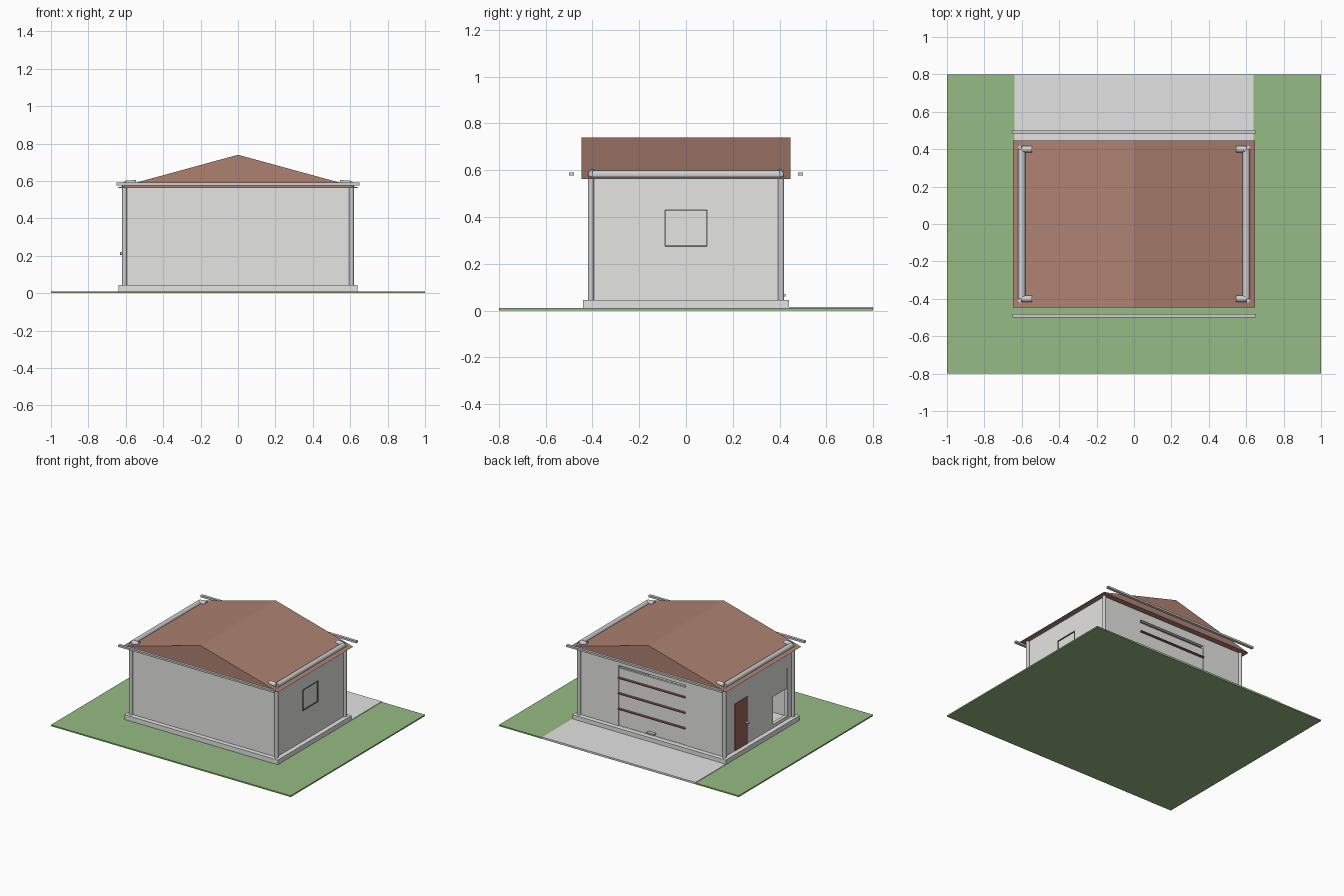
import bpy, bmesh, math
from mathutils import Vector

cube = bpy.data.objects.get("Cube")
if cube:
    bpy.data.objects.remove(cube, do_unlink=True)


def material(name, rgb):
    m = bpy.data.materials.new(name)
    m.use_nodes = True
    m.diffuse_color = (*rgb, 1)
    m.node_tree.nodes["Principled BSDF"].inputs["Base Color"].default_value = (*rgb, 1)
    return m


WALL = material("pale wall", (0.78, 0.78, 0.76))
CONCRETE = material("pale concrete", (0.77, 0.77, 0.77))
GRASS = material("grass green", (0.30, 0.50, 0.23))
TILE = material("roof brown", (0.42, 0.22, 0.167))
DOOR = material("door brown", (0.33, 0.13, 0.10))
METAL = material("gutter grey", (0.62, 0.62, 0.62))
DARK = material("dark frame", (0.12, 0.12, 0.12))


def finish(name, bm, mat):
    bmesh.ops.recalc_face_normals(bm, faces=bm.faces)
    me = bpy.data.meshes.new(name)
    bm.to_mesh(me)
    bm.free()
    ob = bpy.data.objects.new(name, me)
    bpy.context.collection.objects.link(ob)
    if mat:
        me.materials.append(mat)
    return ob


def box(name, x, y, z, mat=None):
    """Box from a (low, high) range on each axis."""
    bm = bmesh.new()
    bmesh.ops.create_cube(bm, size=1)
    for v in bm.verts:
        v.co = [r[0] if c < 0 else r[1] for c, r in zip(v.co, (x, y, z))]
    return finish(name, bm, mat)


def pipe(name, start, end, radius, mat):
    """Round pipe between two points."""
    a, b = Vector(start), Vector(end)
    bm = bmesh.new()
    bmesh.ops.create_cone(bm, cap_ends=True, segments=20, radius1=radius,
                          radius2=radius, depth=(b - a).length)
    turn = (b - a).to_track_quat('Z', 'Y')
    for v in bm.verts:
        v.co = turn @ v.co + (a + b) / 2
    ob = finish(name, bm, mat)
    bpy.ops.object.select_all(action='DESELECT')
    ob.select_set(True)
    bpy.context.view_layer.objects.active = ob
    bpy.ops.object.shade_smooth_by_angle(angle=math.radians(40))
    return ob


def cut(target, x, y, z):
    """Subtract a box from the target and drop the cutter."""
    cutter = box("cutter", x, y, z)
    cutter.hide_render = True
    mod = target.modifiers.new("opening", 'BOOLEAN')
    mod.operation, mod.object, mod.solver = 'DIFFERENCE', cutter, 'EXACT'
    bpy.context.view_layer.objects.active = target
    bpy.ops.object.modifier_apply(modifier=mod.name)
    bpy.data.objects.remove(cutter, do_unlink=True)


# Plot, driveway and foundation
box("lawn", (-1, 1), (-0.8, 0.8), (0, 0.01), GRASS)
box("driveway", (-0.64, 0.64), (0.43, 0.8), (0.004, 0.014), CONCRETE)
box("foundation", (-0.64, 0.64), (-0.44, 0.44), (0.005, 0.045), CONCRETE)

# Hollow walls with openings
WX, WY = 0.605, 0.405
GARAGE, SIDE_DOOR = (-0.28, 0.28), (0.13, 0.285)
SIDE_GAP, WINDOW = (-0.345, -0.17), (-0.09, 0.09)
PANE_Z = (0.275, 0.43)
walls = box("walls", (-WX, WX), (-WY, WY), (0.04, 0.568), WALL)
cut(walls, (-0.58, 0.58), (-0.38, 0.38), (0.02, 0.6))
cut(walls, GARAGE, (0.35, 0.45), (0.046, 0.5))
cut(walls, (-0.65, -0.55), SIDE_DOOR, (0.046, 0.4))
cut(walls, (-0.65, -0.55), SIDE_GAP, (0.07, PANE_Z[1]))
cut(walls, (0.55, 0.65), WINDOW, PANE_Z)

# Window panes set into the walls
box("right_window_pane", (0.585, 0.6), WINDOW, PANE_Z, WALL)
box("left_window_pane", (-0.6, -0.585), SIDE_GAP, PANE_Z, WALL)
for y in WINDOW:
    box("window_frame_side", (0.59, 0.607), (y - 0.003, y + 0.003), PANE_Z, DARK)
for z in PANE_Z:
    box("window_frame_rail", (0.59, 0.607), WINDOW, (z - 0.003, z + 0.003), DARK)

# Garage door with dividing strips and handle
box("garage_door", GARAGE, (0.385, 0.4), (0.045, 0.48), WALL)
for i in range(3):
    z = 0.175 + i * 0.117
    box("garage_strip", GARAGE, (0.395, 0.416), (z - 0.004, z + 0.004), DOOR)
box("garage_handle", (-0.03, 0.03), (0.395, 0.426), (0.06, 0.07), METAL)

# Side door with knob
box("side_door", (-0.608, -0.585), SIDE_DOOR, (0.045, 0.4), DOOR)
pipe("side_door_knob", (-0.605, 0.15, 0.212), (-0.632, 0.15, 0.212), 0.007, METAL)

# Gabled roof prism
bm = bmesh.new()
ends = []
for y in (-0.447, 0.447):
    ends.append([bm.verts.new((x, y, z)) for x, z in
                 ((-0.648, 0.563), (0.648, 0.563), (0, 0.74))])
    bm.faces.new(ends[-1])
for i in range(3):
    j = (i + 1) % 3
    bm.faces.new((ends[0][i], ends[0][j], ends[1][j], ends[1][i]))
finish("roof", bm, TILE)

# Gutters, elbows and downspouts, mirrored to both sides
for sx in (-1, 1):
    pipe("gutter", (sx * 0.6, -0.4, 0.58), (sx * 0.6, 0.4, 0.58), 0.019, METAL)
    for sy in (-1, 1):
        pipe("gutter_elbow", (sx * 0.6, sy * 0.4, 0.585),
             (sx * 0.545, sy * 0.4, 0.588), 0.017, METAL)
        pipe("downspout", (sx * 0.607, sy * 0.407, 0.045),
             (sx * 0.607, sy * 0.407, 0.575), 0.013, METAL)

# Rails running along the gable ends
for sy in (-1, 1):
    box("gable_rail", (-0.65, 0.65), sorted((sy * 0.48, sy * 0.5)), (0.577, 0.591), METAL)
